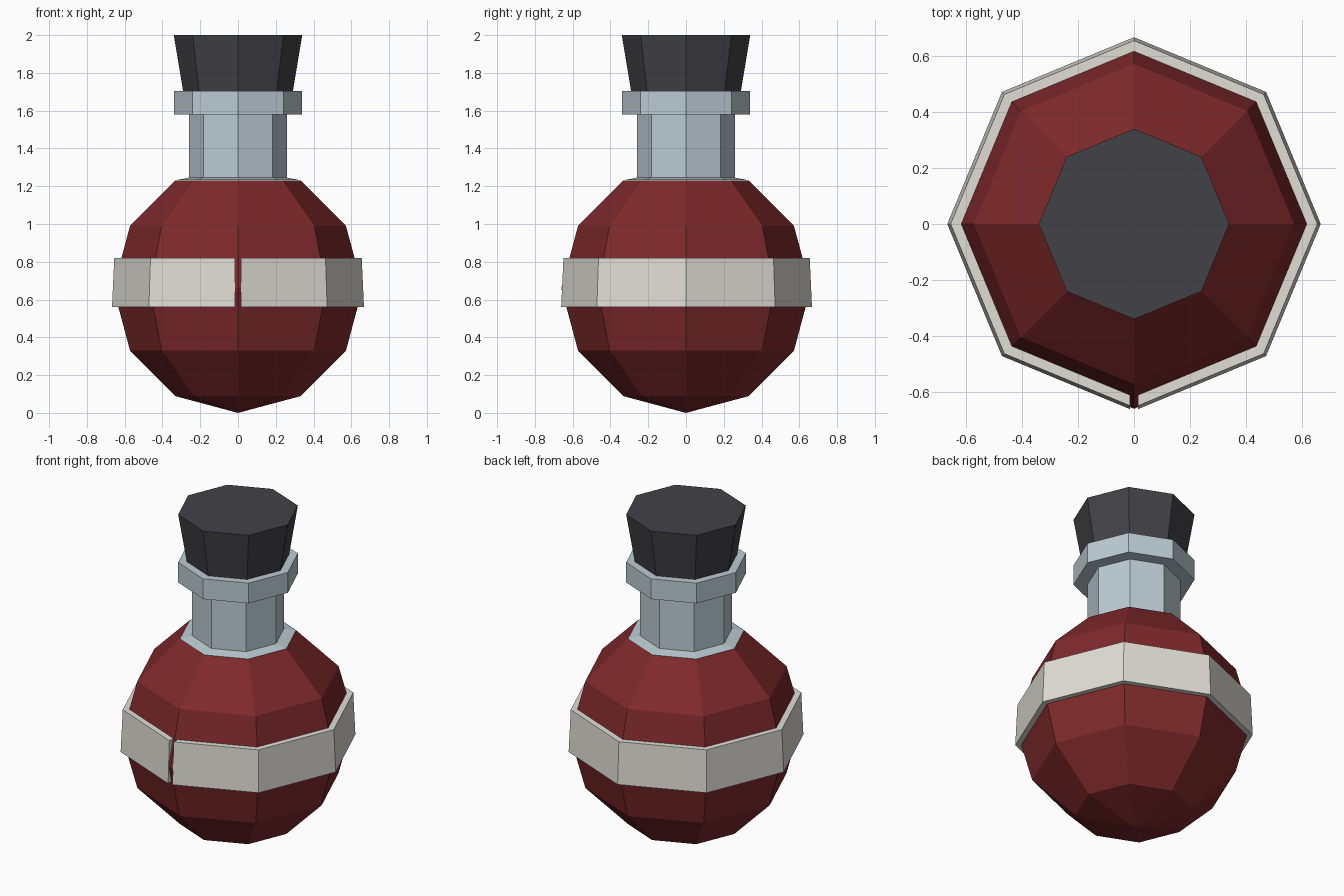
import bpy
from math import sin, cos, pi, radians

if "Cube" in bpy.data.objects:
    bpy.data.objects.remove(bpy.data.objects["Cube"])

SIDES = 8


def material(name, colour):
    m = bpy.data.materials.new(name)
    m.diffuse_color = (*colour, 1)
    m.use_nodes = True
    m.node_tree.nodes["Principled BSDF"].inputs["Base Color"].default_value = m.diffuse_color
    return m


def add_object(name, verts, faces, mat):
    mesh = bpy.data.meshes.new(name)
    mesh.from_pydata(verts, [], faces)
    mesh.materials.append(mat)
    obj = bpy.data.objects.new(name, mesh)
    bpy.context.collection.objects.link(obj)
    return obj


def lathe(name, profile, mat, point=None):
    """Spin (radius, z) pairs, bottom to top; flat caps, or a bottom point."""
    verts = [(r * cos(2 * pi * i / SIDES), r * sin(2 * pi * i / SIDES), z)
             for r, z in profile for i in range(SIDES)]
    faces = []
    for k in range(len(profile) - 1):
        a, b = k * SIDES, (k + 1) * SIDES
        for i in range(SIDES):
            j = (i + 1) % SIDES
            faces.append((a + i, a + j, b + j, b + i))
    top = (len(profile) - 1) * SIDES
    faces.append(tuple(range(top, top + SIDES)))
    if point is None:
        faces.append(tuple(reversed(range(SIDES))))
    else:
        verts.append((0, 0, point))
        tip = len(verts) - 1
        faces += [(tip, (i + 1) % SIDES, i) for i in range(SIDES)]
    return add_object(name, verts, faces, mat)


red = material("red_liquid", (0.21, 0.022, 0.024))
glass = material("pale_glass", (0.50, 0.60, 0.65))
cream = material("cream_band", (0.75, 0.73, 0.67))
dark = material("dark_stopper", (0.055, 0.053, 0.061))

# Round body: a six-ring sphere cut flat at the neck
R = 0.66
body = [(R * sin(radians(t)), R - R * cos(radians(t))) for t in (30, 60, 90, 120, 150)]
lathe("flask_body", body, red, point=0)

# Neck with sloping shoulder and wide lip
lathe("flask_neck", [(0.33, 1.232), (0.26, 1.245), (0.26, 1.58),
                     (0.34, 1.58), (0.34, 1.705)], glass)

# Tapered stopper
lathe("stopper", [(0.29, 1.70), (0.34, 2.0)], dark)

# Band round the middle, split by a narrow gap at the front corner
section = [(0.60, 0.56), (0.667, 0.56), (0.655, 0.82), (0.60, 0.82)]
GAP = 0.015
verts, faces = [], []
for i in range(SIDES + 1):
    a = -pi / 2 + 2 * pi * i / SIDES
    for r, z in section:
        x, y = r * cos(a), r * sin(a)
        if i in (0, SIDES):
            x = GAP if i == 0 else -GAP
            y += GAP * 0.414
        verts.append((x, y, z))
for i in range(SIDES):
    for k in range(4):
        n = (k + 1) % 4
        faces.append((i * 4 + k, i * 4 + 4 + k, i * 4 + 4 + n, i * 4 + n))
faces += [(0, 1, 2, 3), tuple(SIDES * 4 + k for k in (3, 2, 1, 0))]
add_object("label_band", verts, faces, cream)
